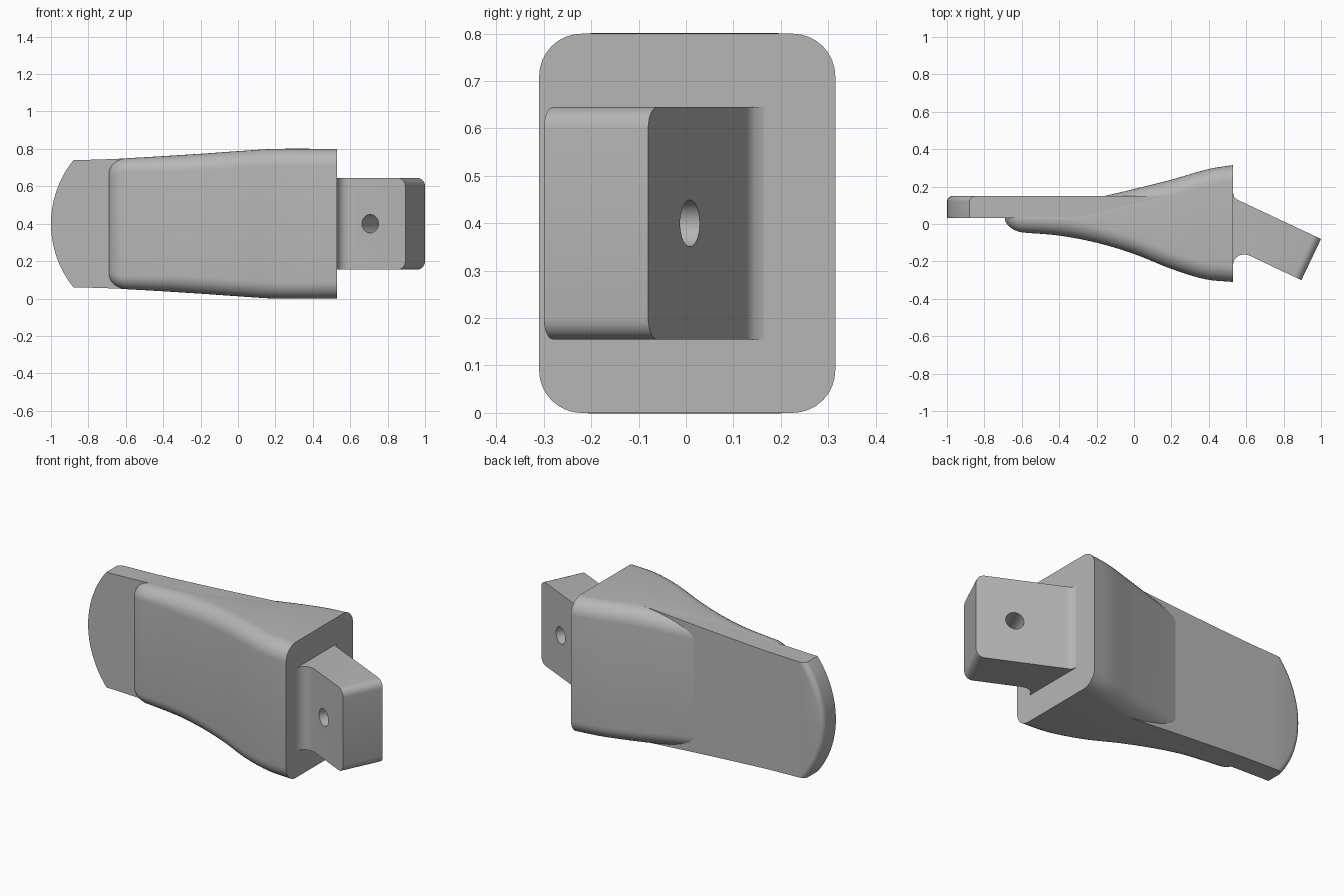
import bpy, bmesh, math
from mathutils import Vector

cube = bpy.data.objects.get("Cube")
if cube:
    bpy.data.objects.remove(cube, do_unlink=True)

grey = bpy.data.materials.new("plain_grey")
grey.use_nodes = True
colour = (0.47, 0.47, 0.47, 1)
grey.diffuse_color = colour
grey.node_tree.nodes["Principled BSDF"].inputs["Base Color"].default_value = colour

MID = 0.4            # height of the symmetry plane
END = 0.53           # large end of the body
NOSE = -0.69         # small end of the body


def finish(name, bm, smooth=True):
    bmesh.ops.recalc_face_normals(bm, faces=bm.faces)
    mesh = bpy.data.meshes.new(name)
    bm.to_mesh(mesh)
    bm.free()
    mesh.materials.append(grey)
    obj = bpy.data.objects.new(name, mesh)
    bpy.context.collection.objects.link(obj)
    if smooth:
        shade(obj)
    return obj


def shade(obj):
    bpy.ops.object.select_all(action='DESELECT')
    obj.select_set(True)
    bpy.context.view_layer.objects.active = obj
    bpy.ops.object.shade_smooth_by_angle(angle=math.radians(35))


def curve(points, x):
    """Smooth interpolation through a few (x, value) points."""
    def slope(i):
        a, b = points[max(i - 1, 0)], points[min(i + 1, len(points) - 1)]
        return (b[1] - a[1]) / (b[0] - a[0])
    x = min(max(x, points[0][0]), points[-1][0])
    i = 0
    while i < len(points) - 2 and x > points[i + 1][0]:
        i += 1
    (xa, ya), (xb, yb) = points[i], points[i + 1]
    d = xb - xa
    t = (x - xa) / d
    s = 1 - t
    return (ya * (1 + 2 * t) * s * s + yb * t * t * (3 - 2 * t)
            + d * slope(i) * t * s * s - d * slope(i + 1) * t * t * s)


def extrude(outline, place, direction):
    """Extrude a flat outline along a direction vector."""
    bm = bmesh.new()
    face = bm.faces.new([bm.verts.new(place(*p)) for p in outline])
    new = bmesh.ops.extrude_face_region(bm, geom=[face])["geom"]
    bmesh.ops.translate(bm, vec=direction,
                        verts=[v for v in new if isinstance(v, bmesh.types.BMVert)])
    return bm


FRONT = [(-0.7, -0.035), (-0.6, -0.045), (-0.4, -0.062), (-0.2, -0.1), (0, -0.16),
         (0.2, -0.24), (0.38, -0.295), (0.53, -0.31)]
BACK = [(-0.7, 0.1), (-0.3, 0.117), (-0.16, 0.149), (0.0, 0.187), (0.2, 0.237),
        (0.4, 0.294), (0.53, 0.315)]
HALF = [(-0.88, 0.34), (-0.6, 0.35), (-0.2, 0.374), (0, 0.388), (0.2, 0.4), (0.53, 0.4)]


# Body: rounded-rectangle sections lofted along x, with a rounded nose
def section(x, ramp):
    base = curve(FRONT, x)
    front = 0.03 - (0.03 - base) * ramp
    back = curve(BACK, x)
    half = curve(HALF, x) - 0.07 * (1 - ramp)
    r = min(0.09, (back - front) * 0.49)
    ring = []
    corners = [(back - r, half - r), (front + r, half - r),
               (front + r, r - half), (back - r, r - half)]
    for k, (cy, cz) in enumerate(corners):
        for j in range(9):
            a = math.pi / 2 * (k + j / 8)
            ring.append((x, cy + r * math.cos(a), MID + cz + r * math.sin(a)))
    return ring


stations = []
for j in range(11):
    a = math.pi / 2 * j / 10
    stations.append((NOSE + 0.1 * (1 - math.cos(a)), math.sin(a)))
first = stations[-1][0]
stations += [(first + (END - first) * j / 40, 1) for j in range(1, 41)]

bm = bmesh.new()
rings = [[bm.verts.new(p) for p in section(*s)] for s in stations]
for a, b in zip(rings, rings[1:]):
    for i in range(len(a)):
        j = (i + 1) % len(a)
        bm.faces.new((a[i], a[j], b[j], b[i]))
bm.faces.new(rings[0])
bm.faces.new(rings[-1])
finish("body", bm)

# Flat tongue: tapered plate with an arc end, rounded along its back edge
R, CX = 0.542, -0.458
spread = math.asin(0.34 / R)
top = [(-0.88 + 1.2 * j / 24) for j in range(1, 25)]
outline = [(x, curve(HALF, x) - 0.001) for x in reversed(top)]
for j in range(25):
    a = spread * (1 - j / 12)
    outline.append((CX - R * math.cos(a), R * math.sin(a)))
outline += [(x, 0.001 - curve(HALF, x)) for x in top]
bm = extrude(outline, lambda x, z: (x, 0.032, MID + z), (0, 0.118, 0))
arc = [e for e in bm.edges
       if all(v.co.y > 0.1 and v.co.x < -0.879 for v in e.verts)]
bmesh.ops.bevel(bm, geom=arc, offset=0.03, segments=5, profile=0.5, affect='EDGES')
finish("tongue", bm)

# Angled tang with fillets at its root
profile = [(0.5, 0.165), (0.53, 0.165), (0.536, 0.145), (0.548, 0.132), (0.565, 0.124),
           (1.0, -0.08), (0.895, -0.3), (0.615, -0.168), (0.59, -0.162),
           (0.565, -0.167), (0.545, -0.18), (0.533, -0.2), (0.53, -0.215), (0.5, -0.215)]
bm = extrude(profile, lambda x, y: (x, y, 0.155), (0, 0, 0.49))
tips = [e for e in bm.edges if all(v.co.x > 0.85 for v in e.verts)
        and abs(e.verts[0].co.z - e.verts[1].co.z) < 0.01]
bmesh.ops.bevel(bm, geom=tips, offset=0.045, segments=6, profile=0.5, affect='EDGES')
tang = finish("tang", bm, smooth=False)

# Pin hole drilled square through the tang
bm = bmesh.new()
bmesh.ops.create_cone(bm, cap_ends=True, segments=40, radius1=0.049, radius2=0.049, depth=0.6)
cutter = finish("hole_cutter", bm, smooth=False)
cutter.location = (0.76, -0.1, MID)
cutter.rotation_euler = Vector((0.43, 0.9, 0)).to_track_quat('Z', 'Y').to_euler()
cutter.hide_render = True
cut = tang.modifiers.new("pin_hole", 'BOOLEAN')
cut.operation = 'DIFFERENCE'
cut.solver = 'EXACT'
cut.object = cutter
bpy.context.view_layer.update()
bpy.context.view_layer.objects.active = tang
bpy.ops.object.modifier_apply(modifier=cut.name)
bpy.data.objects.remove(cutter, do_unlink=True)
shade(tang)
